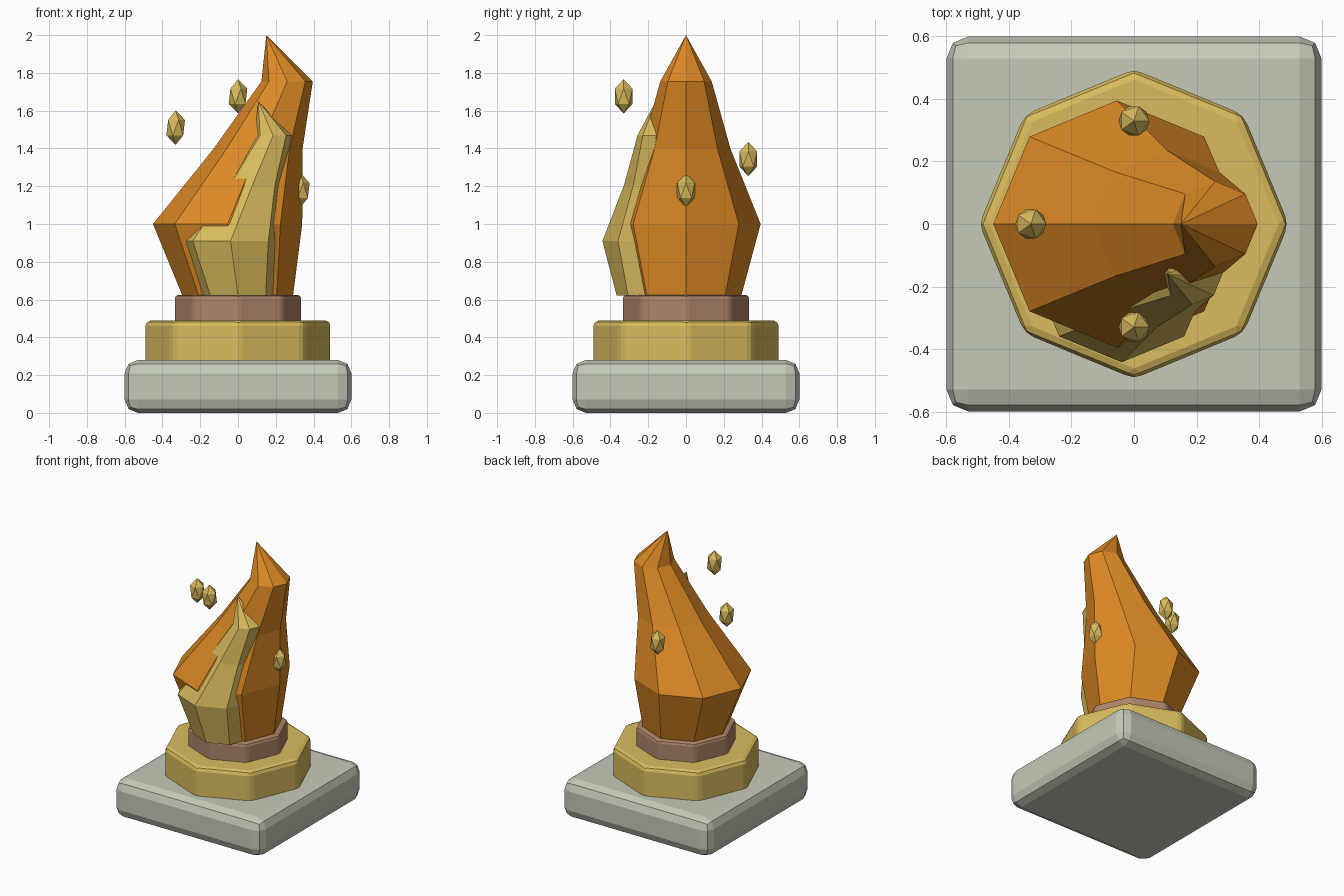
import bpy
import bmesh
from math import cos, sin, pi

cube = bpy.data.objects.get("Cube")
if cube:
    bpy.data.objects.remove(cube, do_unlink=True)


def make_material(name, rgb):
    mat = bpy.data.materials.new(name)
    mat.use_nodes = True
    mat.diffuse_color = (*rgb, 1)
    mat.node_tree.nodes["Principled BSDF"].inputs["Base Color"].default_value = (*rgb, 1)
    return mat


stone = make_material("pale stone", (0.56, 0.59, 0.48))
gold = make_material("gold", (0.70, 0.50, 0.11))
copper = make_material("copper brown", (0.43, 0.235, 0.14))
orange = make_material("flame orange", (0.73, 0.255, 0.018))


def finish(obj, name, mat, bevel=0):
    obj.name = name
    obj.data.materials.append(mat)
    if bevel:
        mod = obj.modifiers.new("Bevel", "BEVEL")
        mod.width = bevel
        mod.segments = 2
    return obj


def octagon_block(name, mat, radius, bottom, top, bevel):
    bpy.ops.mesh.primitive_cylinder_add(vertices=8, radius=radius, depth=top - bottom,
                                        location=(0, 0, (top + bottom) / 2))
    finish(bpy.context.object, name, mat, bevel)


# Lean profile shared by both flames: (centre x, radius, height)
FLAME_RINGS = [(0, 0.29, 0.61), (-0.055, 0.395, 1.0), (0.107, 0.235, 1.4), (0.26, 0.136, 1.755)]
FLAME_TIP = (0.15, 0, 2.0)


def flame(name, mat):
    bm = bmesh.new()
    rings = [[bm.verts.new((cx + r * cos(i * pi / 4), r * sin(i * pi / 4), z))
              for i in range(8)] for cx, r, z in FLAME_RINGS]
    tip = bm.verts.new(FLAME_TIP)
    bm.faces.new(rings[0][::-1])
    for i in range(8):
        j = (i + 1) % 8
        for low, high in zip(rings, rings[1:]):
            bm.faces.new((low[i], low[j], high[j], high[i]))
        bm.faces.new((rings[-1][i], rings[-1][j], tip))
    mesh = bpy.data.meshes.new(name)
    bm.to_mesh(mesh)
    bm.free()
    obj = bpy.data.objects.new(name, mesh)
    bpy.context.collection.objects.link(obj)
    return finish(obj, name, mat)


# Square base slab
bpy.ops.mesh.primitive_cube_add(size=1, location=(0, 0, 0.14))
slab = bpy.context.object
slab.scale = (1.2, 1.2, 0.28)
bpy.ops.object.transform_apply(location=False, rotation=False, scale=True)
finish(slab, "base_slab", stone, 0.07)

# Octagonal plinth and collar
octagon_block("plinth", gold, 0.495, 0.22, 0.49, 0.03)
octagon_block("collar", copper, 0.338, 0.44, 0.625, 0.02)

# Large flame, and a smaller copy set into its front
flame("main_flame", orange)
small = flame("front_flame", gold)
small.scale = (0.715, 0.715, 0.74)
small.location = (0, -0.16, 0.17)

# Sparks climbing in a spiral
for i in range(4):
    angle = i * pi / 2
    bpy.ops.mesh.primitive_ico_sphere_add(
        subdivisions=1, radius=0.055,
        location=(0.33 * cos(angle), 0.33 * sin(angle), 1.178 + i * 0.166))
    spark = bpy.context.object
    spark.scale.z = 1.65
    finish(spark, f"spark_{i + 1}", gold)
